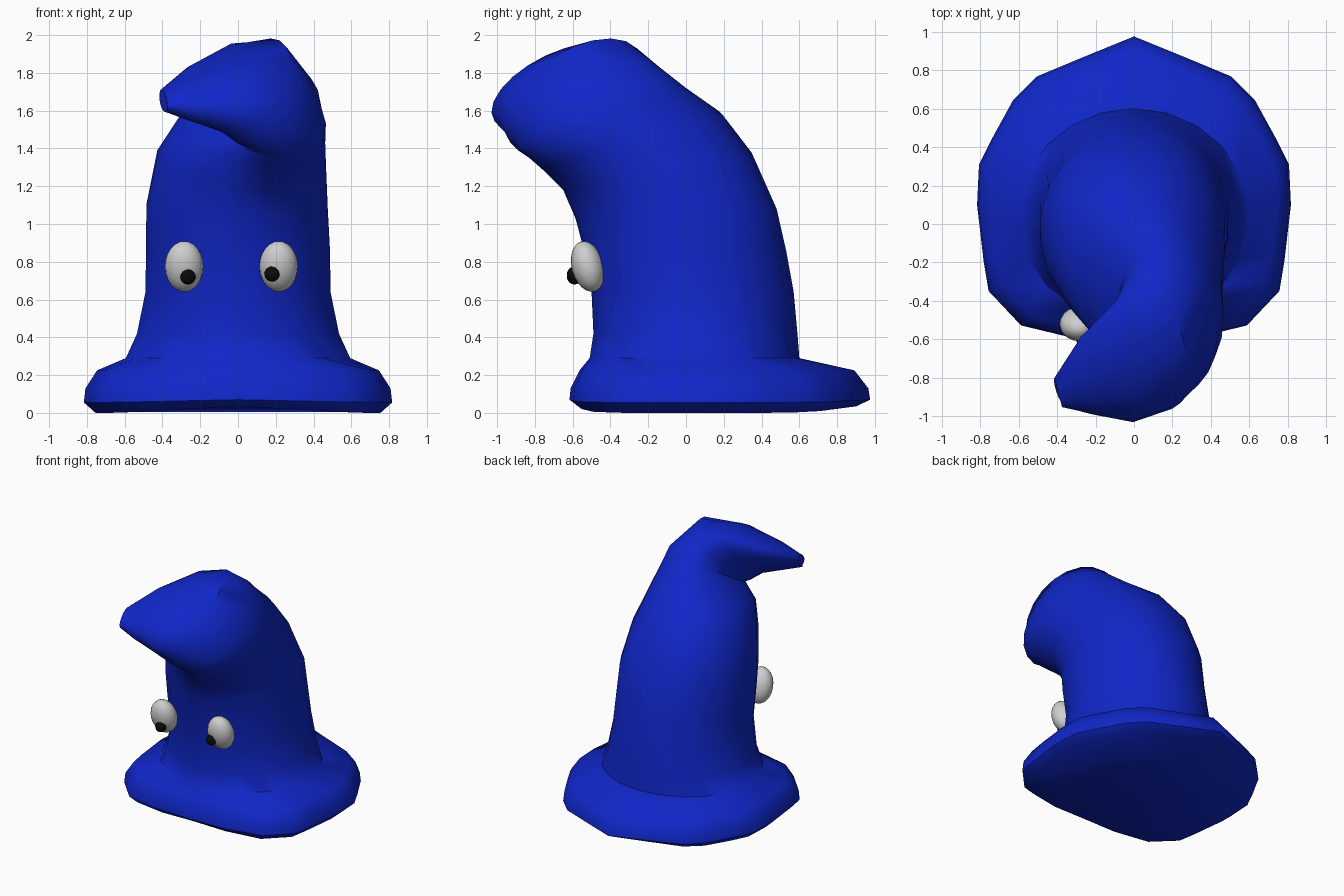
import bpy, bmesh, math
from mathutils import Vector as V

if "Cube" in bpy.data.objects:
    bpy.data.objects.remove(bpy.data.objects["Cube"])


def material(name, rgb):
    m = bpy.data.materials.new(name)
    m.diffuse_color = (*rgb, 1)
    m.use_nodes = True
    m.node_tree.nodes["Principled BSDF"].inputs["Base Color"].default_value = m.diffuse_color
    return m


BLUE = material("felt blue", (0.005, 0.02, 0.58))
WHITE = material("eye white", (0.62, 0.62, 0.62))
BLACK = material("pupil black", (0.003, 0.003, 0.003))
N = 22  # points per ring, starting at the back and running clockwise


def ring(back, front, left, right):
    """Closed loop of four elliptical quarters through four points."""
    b, f, l, r = map(V, (back, front, left, right))
    c = (b + f) / 2
    pts = []
    for i in range(N):
        a = 2 * math.pi * i / N
        s, k = math.sin(a), math.cos(a)
        pts.append(c + abs(s) * ((r if s > 0 else l) - c) + abs(k) * ((b if k > 0 else f) - c))
    return pts


# Brim outline, right half from back to front, then mirrored
half = [(0, .98), (.27, .87), (.51, .77), (.63, .65), (.74, .45), (.81, .31),
        (.82, .1), (.785, -.2), (.76, -.35), (.59, -.53), (.3, -.6), (0, -.62)]
outline = half + [(-x, y) for x, y in half[-2:0:-1]]
rings = []
for scale, z, arch in ((.92, 0, .035), (.995, .055, .015), (.985, .13, 0), (.91, .225, 0)):
    rings.append([V((x * scale, y * scale, z + arch * (1 - min(1, abs(x) / .7))))
                  for x, y in outline])

# Upright lower body: height, half width, front, back
for z, w, f, b in ((.29, .6, -.51, .6), (.42, .54, -.49, .59),
                   (.64, .495, -.5, .57), (.86, .492, -.54, .53)):
    y = (f + b) / 2
    rings.append(ring((0, b, z), (0, f, z), (-w, y, z), (w, y, z)))

# Leaning crown and folded tip: back, front, left, right
for four in (
    ((0, .48, 1.08), (0, -.585, 1.03), (-.49, -.03, 1.1), (.48, -.03, 1.08)),
    ((0, .36, 1.35), (.02, -.65, 1.18), (-.43, -.12, 1.38), (.47, -.15, 1.3)),
    ((.02, .2, 1.57), (.1, -.75, 1.28), (-.32, -.28, 1.53), (.46, -.3, 1.45)),
    ((.08, 0, 1.72), (.2, -.83, 1.35), (-.15, -.45, 1.56), (.46, -.42, 1.56)),
    ((.12, -.14, 1.83), (.19, -.89, 1.39), (-.08, -.5, 1.57), (.43, -.53, 1.68)),
    ((.06, -.26, 1.93), (.09, -.93, 1.43), (-.09, -.52, 1.6), (.28, -.75, 1.85)),
    ((-.06, -.4, 1.94), (-.05, -.97, 1.51), (-.12, -.6, 1.62), (.03, -.88, 1.81)),
    ((-.28, -.6, 1.82), (-.24, -.94, 1.55), (-.25, -.7, 1.63), (-.22, -.91, 1.74)),
    ((-.41, -.8, 1.71), (-.38, -.92, 1.6), (-.41, -.85, 1.63), (-.38, -.93, 1.67)),
):
    rings.append(ring(*four))

# Join the rings into one closed hat
bm = bmesh.new()
loops = [[bm.verts.new(p) for p in r] for r in rings]
for lo, hi in zip(loops, loops[1:]):
    for i in range(N):
        j = (i + 1) % N
        bm.faces.new((lo[i], hi[i], hi[j], lo[j]))
bm.faces.new(loops[0])
bm.faces.new(loops[-1][::-1])
bmesh.ops.recalc_face_normals(bm, faces=bm.faces)
mesh = bpy.data.meshes.new("hat")
bm.to_mesh(mesh)
bm.free()
hat = bpy.data.objects.new("hat", mesh)
bpy.context.collection.objects.link(hat)
mesh.materials.append(BLUE)
bpy.context.view_layer.objects.active = hat
hat.select_set(True)
bpy.ops.object.shade_smooth_by_angle(angle=math.radians(50))


def ball(name, loc, size, tilt, mat):
    bpy.ops.mesh.primitive_uv_sphere_add(segments=20, ring_count=12, location=loc,
                                         rotation=(tilt, 0, 0))
    ob = bpy.context.object
    ob.name = name
    ob.scale = size
    ob.data.materials.append(mat)
    bpy.ops.object.shade_smooth()


# Eyes and pupils
for side, ex, px, pz in (("left", -.285, -.265, .72), ("right", .215, .18, .735)):
    ball(side + "_eye", (ex, -.52, .775), (.102, .085, .137), math.radians(15), WHITE)
    ball(side + "_pupil", (px, -.59, pz), (.04, .04, .04), 0, BLACK)
